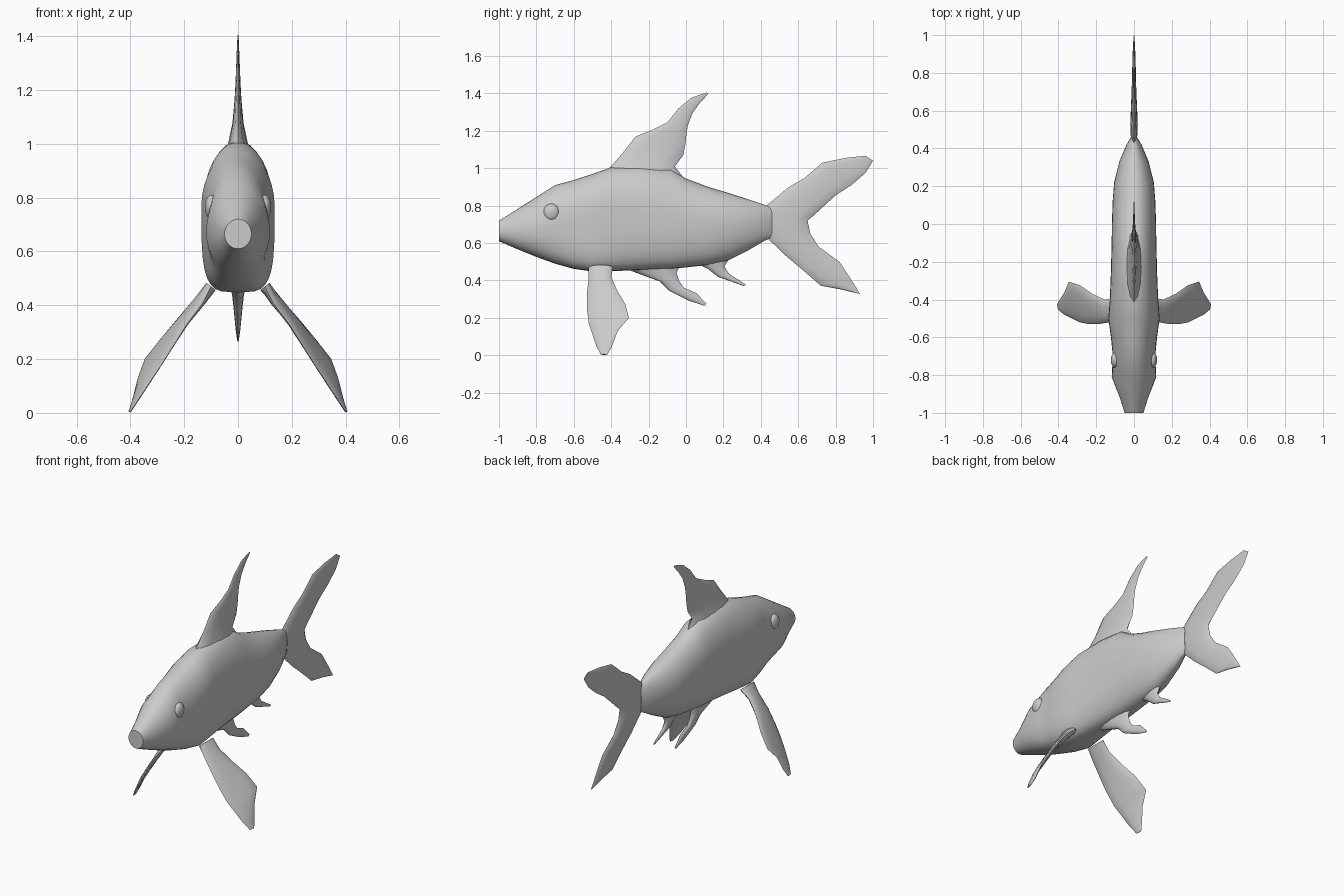
import bpy, bmesh, math
from mathutils import Vector


def loft(name, rings, angle=50):
    """Skin a row of closed rings, cap both ends and shade smooth."""
    bm = bmesh.new()
    rows = [[bm.verts.new(p) for p in ring] for ring in rings]
    n = len(rows[0])
    for a, b in zip(rows, rows[1:]):
        for i in range(n):
            bm.faces.new((a[i], a[(i + 1) % n], b[(i + 1) % n], b[i]))
    bm.faces.new(rows[0])
    bm.faces.new(rows[-1])
    bmesh.ops.recalc_face_normals(bm, faces=bm.faces)
    mesh = bpy.data.meshes.new(name)
    bm.to_mesh(mesh)
    bm.free()
    ob = bpy.data.objects.new(name, mesh)
    bpy.context.collection.objects.link(ob)
    smooth(ob, angle)
    return ob


def smooth(ob, angle=50):
    bpy.ops.object.select_all(action='DESELECT')
    ob.select_set(True)
    bpy.context.view_layer.objects.active = ob
    bpy.ops.object.shade_smooth_by_angle(angle=math.radians(angle))


def power(v, e):
    return math.copysign(abs(v) ** e, v)


def body_ring(y, top, bottom, width, mid, low_e):
    ring = []
    for i in range(32):
        t = 2 * math.pi * i / 32
        s, c = math.sin(t), math.cos(t)
        e = 1.0 if s >= 0 else low_e
        h = top - mid if s >= 0 else mid - bottom
        ring.append((width * power(c, e), y, mid + h * power(s, e)))
    return ring


def fin(name, rows):
    """Lens-shaped fin from rows of (leading point, trailing point, half thickness)."""
    rows = [(Vector(a), Vector(b), t) for a, b, t in rows]
    mids = [(a + b) / 2 for a, b, t in rows]
    rings = []
    for k, (a, b, t) in enumerate(rows):
        span = mids[min(k + 1, len(mids) - 1)] - mids[max(k - 1, 0)]
        normal = (b - a).cross(span).normalized()
        rings.append([(a + b) / 2 + (a - b) / 2 * math.cos(u) + normal * t * math.sin(u)
                      for u in (math.pi * i / 6 for i in range(12))])
    return loft(name, rings, 60)


def flat_fin(name, rows):
    return fin(name, [((0, r[0], r[1]), (0, r[2], r[3]), r[4]) for r in rows])


# Body: y, top, bottom, half width, height of widest point, belly roundness
stations = [
    (-1.00, 0.72, 0.61, 0.050, 0.665, 1.0),
    (-0.92, 0.77, 0.575, 0.075, 0.665, 0.95),
    (-0.81, 0.84, 0.53, 0.118, 0.675, 0.9),
    (-0.70, 0.91, 0.49, 0.112, 0.70, 0.75),
    (-0.60, 0.937, 0.462, 0.122, 0.74, 0.6),
    (-0.50, 0.97, 0.448, 0.136, 0.77, 0.5),
    (-0.40, 1.005, 0.45, 0.128, 0.78, 0.55),
    (-0.25, 1.012, 0.455, 0.122, 0.77, 0.7),
    (-0.08, 0.995, 0.462, 0.118, 0.75, 0.8),
    (0.00, 0.945, 0.47, 0.117, 0.73, 0.85),
    (0.12, 0.90, 0.483, 0.113, 0.72, 0.9),
    (0.22, 0.87, 0.505, 0.105, 0.71, 1.0),
    (0.33, 0.835, 0.56, 0.078, 0.71, 1.0),
    (0.42, 0.805, 0.612, 0.040, 0.71, 1.0),
    (0.46, 0.79, 0.63, 0.016, 0.71, 1.0),
]
loft("body", [body_ring(*s) for s in stations])

# Eyes
for side, label in ((-1, "left"), (1, "right")):
    bpy.ops.mesh.primitive_uv_sphere_add(segments=24, ring_count=12,
                                         location=(side * 0.098, -0.72, 0.765))
    eye = bpy.context.object
    eye.name = label + "_eye"
    eye.scale = (0.025, 0.042, 0.046)
    smooth(eye)

# Dorsal fin: leading y, z, trailing y, z, half thickness
flat_fin("dorsal_fin", [
    (-0.48, 0.95, 0.01, 0.92, 0.055),
    (-0.40, 1.01, -0.06, 1.01, 0.035),
    (-0.34, 1.08, -0.015, 1.07, 0.021),
    (-0.27, 1.17, -0.003, 1.13, 0.014),
    (-0.18, 1.205, 0.002, 1.18, 0.011),
    (-0.10, 1.245, 0.01, 1.23, 0.009),
    (-0.04, 1.32, 0.035, 1.295, 0.006),
    (0.03, 1.378, 0.075, 1.35, 0.004),
    (0.11, 1.405, 0.12, 1.398, 0.002),
])

# Tail fin, lower tip to upper tip
flat_fin("tail_fin", [
    (0.90, 0.335, 0.93, 0.328, 0.003),
    (0.83, 0.352, 0.905, 0.37, 0.006),
    (0.72, 0.372, 0.87, 0.425, 0.009),
    (0.62, 0.46, 0.82, 0.50, 0.012),
    (0.53, 0.535, 0.71, 0.58, 0.016),
    (0.44, 0.622, 0.665, 0.65, 0.018),
    (0.41, 0.71, 0.65, 0.72, 0.020),
    (0.43, 0.80, 0.68, 0.745, 0.018),
    (0.55, 0.90, 0.74, 0.80, 0.014),
    (0.63, 0.945, 0.80, 0.855, 0.012),
    (0.73, 1.03, 0.885, 0.91, 0.010),
    (0.85, 1.055, 0.96, 0.975, 0.007),
    (0.96, 1.067, 1.00, 1.04, 0.003),
])

# Fins under the belly
flat_fin("belly_fin", [
    (-0.34, 0.47, -0.03, 0.49, 0.030),
    (-0.25, 0.435, -0.05, 0.44, 0.022),
    (-0.14, 0.395, -0.035, 0.395, 0.017),
    (-0.09, 0.345, -0.01, 0.36, 0.013),
    (0.02, 0.29, 0.055, 0.333, 0.009),
    (0.10, 0.265, 0.11, 0.275, 0.003),
])
flat_fin("rear_belly_fin", [
    (0.06, 0.49, 0.24, 0.53, 0.025),
    (0.12, 0.46, 0.205, 0.475, 0.016),
    (0.17, 0.42, 0.23, 0.435, 0.011),
    (0.24, 0.395, 0.27, 0.41, 0.007),
    (0.31, 0.37, 0.32, 0.378, 0.003),
])

# Side fins that the model stands on
side_rows = [
    ((0.10, -0.52, 0.47), (0.10, -0.39, 0.47), 0.022),
    ((0.13, -0.52, 0.41), (0.155, -0.40, 0.42), 0.018),
    ((0.19, -0.53, 0.33), (0.22, -0.37, 0.35), 0.014),
    ((0.24, -0.53, 0.25), (0.285, -0.325, 0.275), 0.012),
    ((0.29, -0.52, 0.17), (0.345, -0.305, 0.20), 0.012),
    ((0.33, -0.50, 0.11), (0.37, -0.365, 0.13), 0.011),
    ((0.37, -0.48, 0.05), (0.39, -0.395, 0.05), 0.008),
    ((0.40, -0.455, 0.004), (0.405, -0.42, 0.004), 0.004),
]
for side, label in ((-1, "left"), (1, "right")):
    fin(label + "_side_fin", [((side * a[0], a[1], a[2]), (side * b[0], b[1], b[2]), t)
                              for a, b, t in side_rows])
